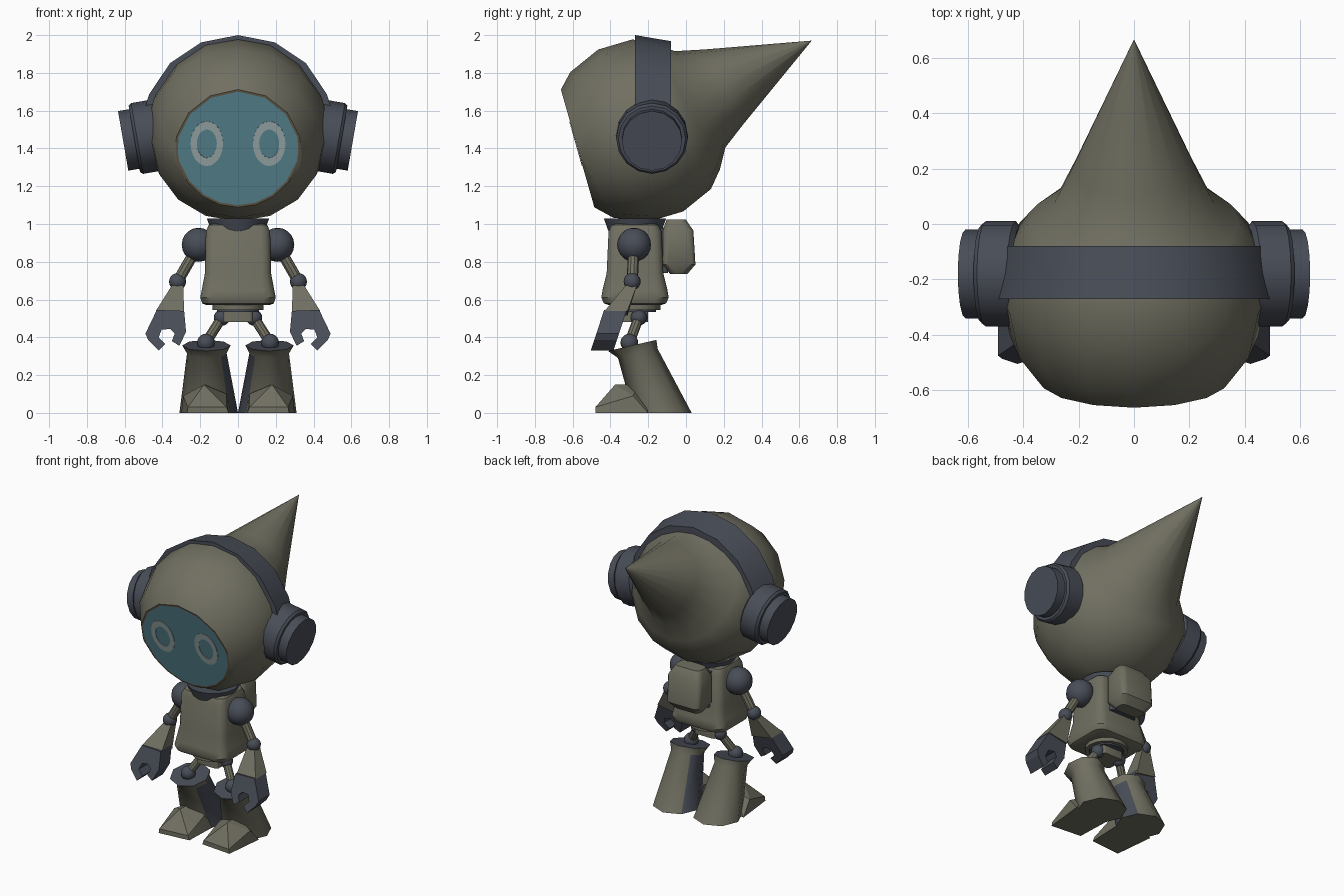
import bpy, bmesh
from math import sin, cos, pi, radians
from mathutils import Vector as V

if "Cube" in bpy.data.objects:
    bpy.data.objects.remove(bpy.data.objects["Cube"])


def material(name, rgb):
    m = bpy.data.materials.new(name)
    m.diffuse_color = (*rgb, 1)
    m.use_nodes = True
    m.node_tree.nodes["Principled BSDF"].inputs["Base Color"].default_value = m.diffuse_color
    return m


OLIVE = material("olive", (0.165, 0.160, 0.120))
DARK = material("dark slate", (0.065, 0.074, 0.095))
TEAL = material("visor teal", (0.105, 0.260, 0.315))
PALE = material("eye grey", (0.36, 0.44, 0.44))
BROWN = material("rim brown", (0.135, 0.110, 0.070))


def finish(bm, name, mats, rule=None, angle=35):
    """Turn a bmesh into a named object; rule picks the material index per face."""
    bmesh.ops.recalc_face_normals(bm, faces=bm.faces[:])
    bm.normal_update()
    if rule:
        for f in bm.faces:
            f.material_index = rule(f)
    me = bpy.data.meshes.new(name)
    bm.to_mesh(me)
    bm.free()
    ob = bpy.data.objects.new(name, me)
    bpy.context.collection.objects.link(ob)
    for m in mats:
        me.materials.append(m)
    bpy.ops.object.select_all(action='DESELECT')
    ob.select_set(True)
    bpy.context.view_layer.objects.active = ob
    bpy.ops.object.shade_smooth_by_angle(angle=radians(angle))
    return ob


def loft_bm(rings):
    bm = bmesh.new()
    vs = [[bm.verts.new(p) for p in r] for r in rings]
    n = len(vs[0])
    for a, b in zip(vs, vs[1:]):
        for i in range(n):
            j = (i + 1) % n
            bm.faces.new((a[i], a[j], b[j], b[i]))
    bm.faces.new(vs[0])
    bm.faces.new(vs[-1])
    return bm


def loft(name, rings, mats, rule=None, angle=35):
    return finish(loft_bm(rings), name, mats, rule, angle)


def circle(c, axis, r, n=16):
    q = V(axis).to_track_quat('Z', 'Y')
    return [V(c) + q @ V((r * cos(2 * pi * i / n), r * sin(2 * pi * i / n), 0)) for i in range(n)]


def tube(name, a, b, r, mat, r2=None, n=10):
    ax = V(b) - V(a)
    return loft(name, [circle(a, ax, r, n), circle(b, ax, r2 or r, n)], [mat])


def ball(name, c, r, mat):
    bm = bmesh.new()
    bmesh.ops.create_uvsphere(bm, u_segments=16, v_segments=10, radius=r)
    bmesh.ops.translate(bm, verts=bm.verts[:], vec=V(c))
    return finish(bm, name, [mat])


def rounded(hx, hy, z, c, cy):
    """Rounded rectangle ring, flat in z."""
    pts = []
    for k, (sx, sy) in enumerate(((1, 1), (-1, 1), (-1, -1), (1, -1))):
        for j in range(4):
            a = pi / 2 * (k + j / 3)
            pts.append(V((sx * (hx - c) + c * cos(a), cy + sy * (hy - c) + c * sin(a), z)))
    return pts


# head: ball drawn out into a rear cone, with a flat visor cut in the front
HC = V((0, -0.24, 1.495))
R = 0.484
d = V((0, 0.885, 0.465)).normalized()
prof = [(R * cos(radians(a)), R * sin(radians(a))) for a in (179.9, 157.5, 135, 112.5, 90, 67.5)]
prof += [(0.275, 0.378), (0.355, 0.288), (0.5, 0.222), (1.022, 0.0005)]
bm = loft_bm([circle(HC + d * t, d, r) for t, r in prof])
n = V((0, -0.962, -0.273)).normalized()
up = V((0, -0.273, 0.962)).normalized()
FC = HC + n * 0.347
bmesh.ops.bisect_plane(bm, geom=bm.verts[:] + bm.edges[:] + bm.faces[:],
                       plane_co=FC, plane_no=n, clear_outer=True)
cap = bmesh.ops.holes_fill(bm, edges=[e for e in bm.edges if e.is_boundary])["faces"]
rim = bmesh.ops.inset_region(bm, faces=cap, thickness=0.012)["faces"]
visor, rim = set(cap), set(rim)
finish(bm, "head", [OLIVE, BROWN, TEAL], lambda f: 2 if f in visor else 1 if f in rim else 0)

# eyes: thin oval rings on the visor
for s in (-1, 1):
    bm = bmesh.new()
    rows = []
    for ru, rv in ((0.086, 0.123), (0.053, 0.078)):
        rows.append([bm.verts.new(FC + n * 0.004 + V((s * 0.165 + ru * cos(i * pi / 12), 0, 0))
                                  + up * (0.027 + rv * sin(i * pi / 12))) for i in range(24)])
    for i in range(24):
        j = (i + 1) % 24
        bm.faces.new((rows[0][i], rows[0][j], rows[1][j], rows[1][i]))
    bm.normal_update()
    if bm.faces[:][0].normal.dot(n) < 0:
        bmesh.ops.reverse_faces(bm, faces=bm.faces[:])
    bmesh.ops.solidify(bm, geom=bm.faces[:], thickness=0.003)
    finish(bm, "eye_ring", [PALE])

# headband arching over the head
rings = []
for a in [12] + [22.5 * k for k in range(1, 8)] + [168]:
    u = V((cos(radians(a)), 0, sin(radians(a))))
    rings.append([V((0, y, 1.49)) + u * r for y, r in
                  ((-0.27, 0.51), (-0.08, 0.478), (-0.08, 0.43), (-0.27, 0.45))])
loft("headband", rings, [DARK])

# earphones: stepped cylinders tilted down and out
for s in (-1, 1):
    ax = V((s * 0.985, 0, -0.17))
    e = V((s * 0.608, -0.18, 1.44))
    steps = ((-0.20, 0.17), (-0.185, 0.19), (-0.075, 0.19), (-0.06, 0.178),
             (-0.06, 0.16), (0, 0.16))
    loft("earphone", [circle(e + ax * t, ax, r) for t, r in steps], [DARK])

# torso, neck and pelvis
CY = -0.27
loft("torso", [rounded(hx, hy, z, c, CY) for hx, hy, z, c in (
    (0.165, 0.135, 0.57, 0.05), (0.19, 0.165, 0.58, 0.06), (0.2, 0.178, 0.61, 0.06),
    (0.192, 0.172, 0.65, 0.06), (0.175, 0.15, 0.74, 0.05), (0.17, 0.14, 0.96, 0.05),
    (0.155, 0.125, 0.995, 0.05), (0.13, 0.10, 1.005, 0.05))], [OLIVE])
tube("neck", (0, CY, 0.96), (0, CY, 1.03), 0.14, DARK, 0.165, 16)
tube("waist_ring", (0, CY, 0.545), (0, CY, 0.575), 0.135, OLIVE, n=16)
tube("waist_plate", (0, CY, 0.535), (0, CY, 0.55), 0.11, DARK, n=16)
loft("pelvis", [rounded(0.08, 0.07, z, 0.02, CY) for z in (0.48, 0.55)], [OLIVE])

# backpack and the dark mount behind it
loft("backpack_mount", [rounded(0.1, 0.045, z, 0.02, -0.14) for z in (0.74, 0.98)], [DARK])
loft("backpack", [rounded(hx, hy, z, 0.035, y) for hx, hy, z, y in (
    (0.095, 0.045, 0.735, -0.038), (0.125, 0.088, 0.785, -0.038),
    (0.125, 0.082, 0.965, -0.043), (0.095, 0.05, 1.025, -0.052))], [OLIVE])

# claw outline in x and z, open at the bottom
CLAW = ((0.285, 0.54), (0.43, 0.545), (0.49, 0.42), (0.475, 0.385), (0.42, 0.33), (0.385, 0.365),
        (0.42, 0.40), (0.405, 0.44), (0.36, 0.445), (0.335, 0.42), (0.35, 0.38),
        (0.31, 0.355), (0.275, 0.43))

for s in (-1, 1):
    # arms
    sh, el = V((s * 0.208, -0.275, 0.89)), V((s * 0.32, -0.285, 0.695))
    ball("shoulder", sh, 0.09, DARK)
    tube("upper_arm", sh, el, 0.03, OLIVE)
    ball("elbow", el, 0.045, DARK)
    top = [V((s * (0.32 + x), -0.29 + y, 0.675)) for x, y in
           ((-0.03, -0.03), (0.03, -0.03), (0.03, 0.03), (-0.03, 0.03))]
    low = [V((s * x, y, z)) for x, y, z in
           ((0.285, -0.43, 0.525), (0.435, -0.43, 0.54), (0.435, -0.31, 0.54), (0.285, -0.31, 0.515))]
    loft("forearm", [top, low], [OLIVE], angle=20)
    # hands lean forward as they go down
    loft("hand", [[V((s * x, y - 0.375 - 0.33 * (0.54 - z), z)) for x, z in CLAW]
                  for y in (-0.06, 0.06)], [DARK], angle=20)

    # legs
    hip, knee = V((s * 0.085, -0.25, 0.505)), V((s * 0.17, -0.3, 0.372))
    ball("hip", hip, 0.043, DARK)
    tube("thigh", hip, knee, 0.027, OLIVE)
    ball("knee", knee, 0.047, DARK)

    # boots: leaning flared shaft, dark on the inner side and on top
    rings = [[V((s * (cx + r * cos(k * pi / 4)), cy + r * sin(k * pi / 4),
                 z + tilt * r * sin(k * pi / 4))) for k in range(8)]
             for cx, cy, z, r, tilt in ((0.155, -0.125, 0, 0.155, 0),
                                        (0.165, -0.255, 0.315, 0.105, 0.23),
                                        (0.167, -0.285, 0.357, 0.128, 0.23))]

    def boot_rule(f, s=s):
        inner = f.normal.x * s < -0.75 and f.calc_center_median().z < 0.3
        return 1 if inner or f.normal.z > 0.8 else 0
    loft("boot", rings, [OLIVE, DARK], boot_rule, angle=50)

    # toe wedge
    bm = bmesh.new()
    for x, y, z in ((0.05, -0.46, 0), (0.27, -0.48, 0), (0.06, -0.46, 0.03), (0.265, -0.48, 0.03),
                    (0.18, -0.375, 0.15), (0.29, -0.28, 0.09), (0.3, -0.2, 0),
                    (0.06, -0.28, 0.1), (0.04, -0.2, 0), (0.17, -0.25, 0.15)):
        bm.verts.new((s * x, y, z))
    bmesh.ops.convex_hull(bm, input=bm.verts[:])
    finish(bm, "toe", [OLIVE], angle=20)
